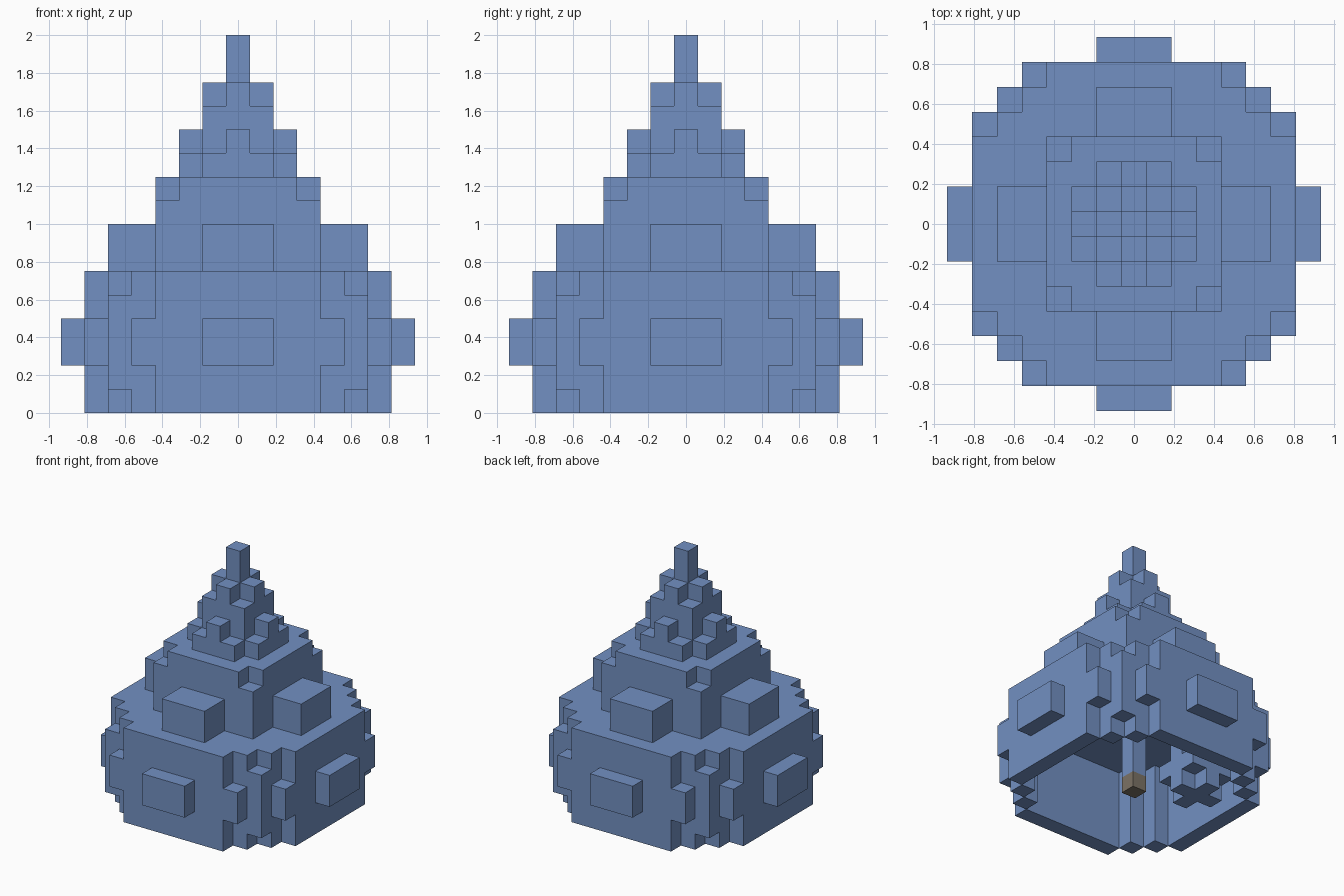
import bpy
import bmesh
import math
from mathutils import Vector

cube = bpy.data.objects.get("Cube")
if cube:
    bpy.data.objects.remove(cube, do_unlink=True)

CELL = 0.125
REACH = 7
LEVELS = 16


def material(name, color):
    mat = bpy.data.materials.new(name)
    mat.use_nodes = True
    mat.diffuse_color = (*color, 1)
    mat.node_tree.nodes["Principled BSDF"].inputs["Base Color"].default_value = (*color, 1)
    return mat


blue = material("soft blue", (0.17, 0.28, 0.54))
brown = material("dull brown", (0.2, 0.17, 0.13))

AXES = [Vector(v) for v in ((1, 0, 0), (0, 1, 0), (0, 0, 1))]


def build(name, cells, mat):
    """Skin a set of grid cells with its exposed faces only."""
    bm = bmesh.new()
    for cell in cells:
        centre = Vector(cell) + Vector((0, 0, 0.5))
        for n, normal in enumerate(AXES):
            u, v = AXES[(n + 1) % 3], AXES[(n + 2) % 3]
            for sign in (-1, 1):
                if tuple(int(c) for c in Vector(cell) + normal * sign) in cells:
                    continue
                loop = [centre + (normal * sign + u * p + v * q) / 2
                        for p, q in ((-1, -1), (1, -1), (1, 1), (-1, 1))]
                if sign < 0:
                    loop.reverse()
                bm.faces.new([bm.verts.new(c * CELL) for c in loop])
    bmesh.ops.remove_doubles(bm, verts=bm.verts, dist=0.001)
    bmesh.ops.dissolve_limit(bm, angle_limit=math.radians(1),
                             verts=bm.verts, edges=bm.edges)
    mesh = bpy.data.meshes.new(name)
    bm.to_mesh(mesh)
    bm.free()
    mesh.materials.append(mat)
    obj = bpy.data.objects.new(name, mesh)
    bpy.context.collection.objects.link(obj)


def part(name, rule, mat=blue, shift=(0, 0)):
    """Fill cells by a rule on the smaller and larger offset and the level,
    which mirrors the part to all four sides and both diagonals."""
    span = range(-REACH, REACH + 1)
    cells = {(i + shift[0], j + shift[1], k)
             for i in span for j in span for k in range(LEVELS)
             if rule(min(abs(i), abs(j)), max(abs(i), abs(j)), k)}
    build(name, cells, mat)


# Hollow lower body: walls bulging at mid height, stepped corners, ceiling
def body(a, b, k):
    if k > 5:
        return False
    wall = b == 6 and a <= (4 if k in (2, 3) else 3)
    step = b == 5 and a == 4
    corner = a == b == 5 and 1 <= k <= 4
    ceiling = k == 5 and b <= 5 and a <= 4
    return wall or step or corner or ceiling


part("lower_body", body)
part("wall_plates", lambda a, b, k: b == 7 and a <= 1 and k in (2, 3))

# Middle tier with notched top corners and a block on each side
part("middle_tier", lambda a, b, k: 6 <= k <= 9 and b <= 3 and not (k == 9 and a == 3))
part("middle_blocks", lambda a, b, k: k in (6, 7) and b in (4, 5) and a <= 1)

# Spire: core, stepped ribs and tip
part("spire_core", lambda a, b, k: 10 <= k <= 13 and b <= 1 and not (k == 13 and a == 1))
part("spire_ribs", lambda a, b, k: b == 2 and (k == 10 and a <= 1 or k == 11 and a == 0))
part("spire_tip", lambda a, b, k: k in (14, 15) and b == 0)

# Inside: central post with a brown foot, and a small rounded lump
part("inner_post", lambda a, b, k: 1 <= k <= 4 and b == 0)
part("post_foot", lambda a, b, k: k == 0 and b == 0, brown)
part("inner_lump", lambda a, b, k: k <= 2 and b <= 1 and (k == 1 or a == 0), shift=(-3, 2))
